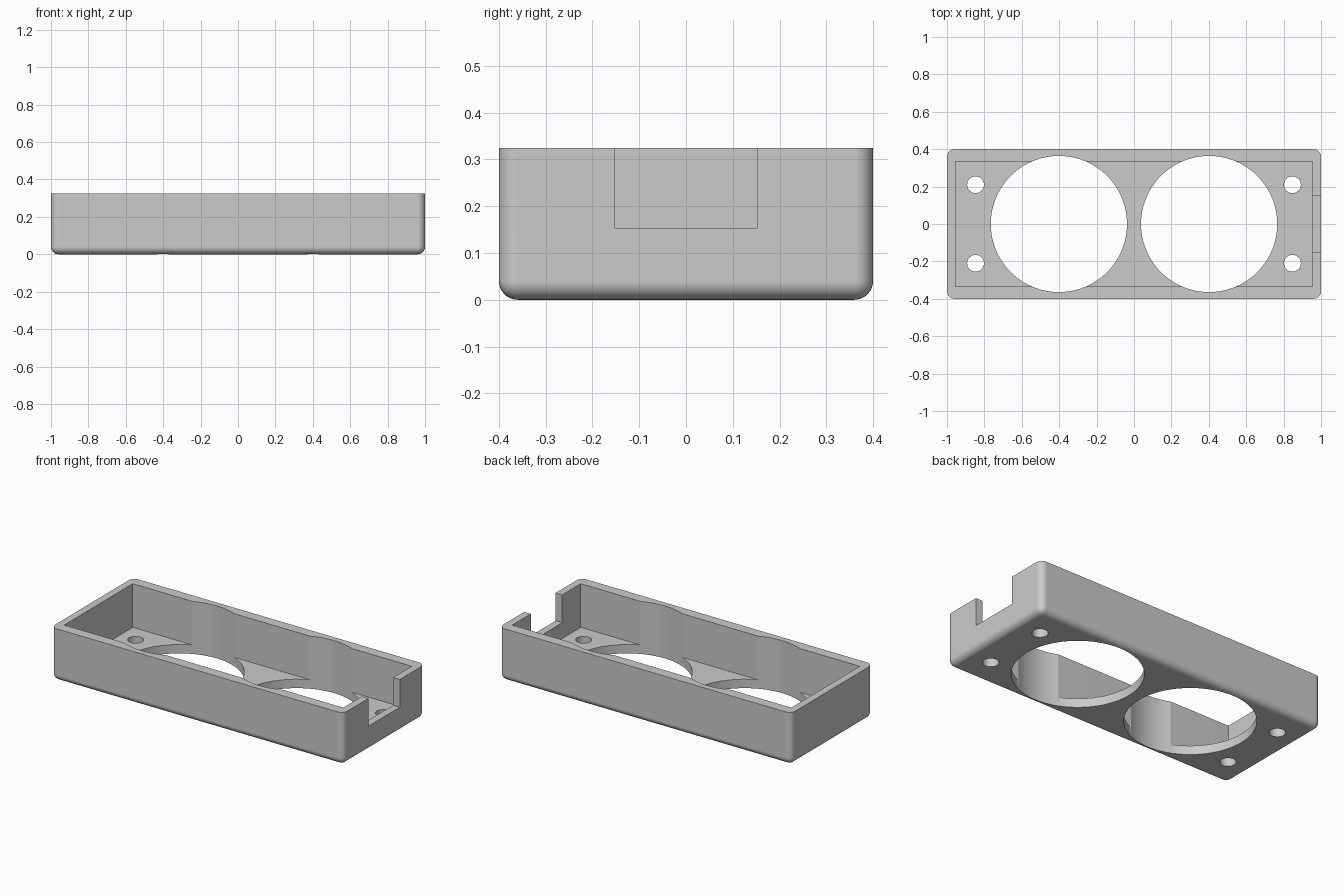
import bpy, bmesh, math
from mathutils import Matrix

old = bpy.data.objects.get("Cube")
if old:
    bpy.data.objects.remove(old, do_unlink=True)

HEIGHT, FLOOR, ROUND = 0.325, 0.055, 0.04

grey = bpy.data.materials.new("light grey plastic")
colour = (0.6, 0.6, 0.6, 1)
grey.use_nodes = True
grey.diffuse_color = colour
grey.node_tree.nodes["Principled BSDF"].inputs["Base Color"].default_value = colour


def finish(bm, name):
    mesh = bpy.data.meshes.new(name)
    bm.to_mesh(mesh)
    bm.free()
    mesh.materials.append(grey)
    obj = bpy.data.objects.new(name, mesh)
    bpy.context.collection.objects.link(obj)
    return obj


def box(name, low, high, rounding=0):
    bm = bmesh.new()
    size = [b - a for a, b in zip(low, high)]
    centre = [(a + b) / 2 for a, b in zip(low, high)]
    bmesh.ops.create_cube(bm, size=1, matrix=Matrix.Translation(centre) @ Matrix.Diagonal((*size, 1)))
    if rounding:
        # round everything except the open rim
        edges = [e for e in bm.edges if min(v.co.z for v in e.verts) < high[2] - 0.001]
        bmesh.ops.bevel(bm, geom=edges, offset=rounding, segments=8, profile=0.5, affect='EDGES')
    return finish(bm, name)


def cylinder(name, x, y, radius, sides):
    bm = bmesh.new()
    bmesh.ops.create_cone(bm, cap_ends=True, segments=sides, radius1=radius, radius2=radius,
                          depth=2, matrix=Matrix.Translation((x, y, 0)))
    return finish(bm, name)


# Outer body with rounded corners and underside
case = box("open_case", (-1, -0.4, 0), (1, 0.4, HEIGHT), ROUND)

# Cavity, end-wall notch, large openings and screw holes
cutters = [
    box("cavity_cutter", (-0.955, -0.335, FLOOR), (0.955, 0.335, 1)),
    box("notch_cutter", (0.9, -0.153, 0.153), (1.2, 0.153, 1)),
]
for sx in (-1, 1):
    cutters.append(cylinder("opening_cutter", sx * 0.4015, 0, 0.364, 96))
    for sy in (-1, 1):
        cutters.append(cylinder("screw_hole_cutter", sx * 0.847, sy * 0.21, 0.045, 32))

bpy.ops.object.select_all(action='DESELECT')
bpy.context.view_layer.objects.active = case
case.select_set(True)
for cutter in cutters:
    cutter.hide_render = True
    cut = case.modifiers.new("cut", 'BOOLEAN')
    cut.operation = 'DIFFERENCE'
    cut.solver = 'EXACT'
    cut.object = cutter
    bpy.ops.object.modifier_apply(modifier=cut.name)
    bpy.data.objects.remove(cutter, do_unlink=True)

# Smooth curves, crisp edges, flat walls
bpy.ops.object.shade_smooth_by_angle(angle=math.radians(25))
normals = case.modifiers.new("flat_walls", 'WEIGHTED_NORMAL')
normals.keep_sharp = True
